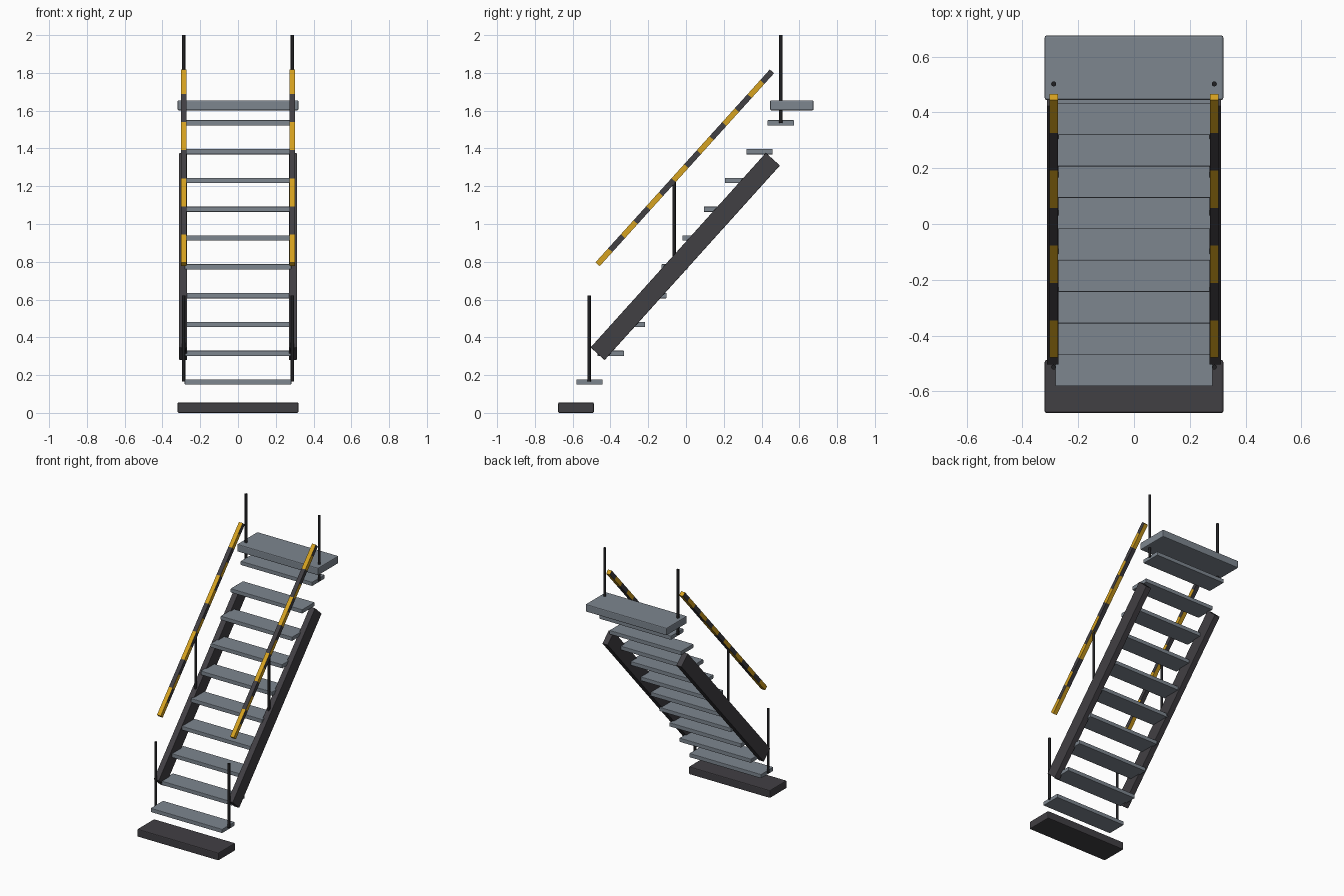
import bpy, bmesh, math
from mathutils import Matrix, Vector

if "Cube" in bpy.data.objects:
    bpy.data.objects.remove(bpy.data.objects["Cube"])


def material(name, rgb):
    m = bpy.data.materials.new(name)
    m.diffuse_color = (*rgb, 1)
    m.use_nodes = True
    m.node_tree.nodes["Principled BSDF"].inputs["Base Color"].default_value = m.diffuse_color
    return m


GREY = material("steel grey", (0.205, 0.237, 0.275))
DARK = material("dark grey", (0.053, 0.050, 0.057))
BLACK = material("post black", (0.014, 0.014, 0.016))
YELLOW = material("safety yellow", (0.67, 0.36, 0.014))


def finish(name, bm, mats, bevel=0):
    me = bpy.data.meshes.new(name)
    bm.normal_update()
    bm.to_mesh(me)
    bm.free()
    ob = bpy.data.objects.new(name, me)
    bpy.context.collection.objects.link(ob)
    for m in mats:
        me.materials.append(m)
    if bevel:
        mod = ob.modifiers.new("edge", 'BEVEL')
        mod.width = bevel
        mod.segments = 2
    return ob


def box_mesh(sx, sy, sz):
    bm = bmesh.new()
    bmesh.ops.create_cube(bm, size=1, matrix=Matrix.Diagonal((sx, sy, sz, 1)))
    return bm


def slab(name, width, y0, y1, z0, z1, mat, bevel):
    ob = finish(name, box_mesh(width, y1 - y0, z1 - z0), [mat], bevel)
    ob.location = (0, (y0 + y1) / 2, (z0 + z1) / 2)


def lay_along(ob, x, start, end):
    """Place a bar whose length is its local y axis between two (y, z) points."""
    dy, dz = end[0] - start[0], end[1] - start[1]
    ob.location = (x, (start[0] + end[0]) / 2, (start[1] + end[1]) / 2)
    ob.rotation_euler.x = math.atan2(dz, dy)


# Base plate and top landing
slab("base_plate", 0.64, -0.677, -0.488, 0, 0.055, DARK, 0.006)
slab("top_landing", 0.64, 0.445, 0.675, 1.602, 1.655, GREY, 0.006)

# Ten evenly spaced treads
for i in range(10):
    y, z = -0.511 + 0.1125 * i, 0.163 + 0.1525 * i
    slab(f"tread_{i + 1}", 0.564, y - 0.07, y + 0.07, z - 0.014, z + 0.014, GREY, 0.003)

STRINGER = ((-0.468, 0.313), (0.46, 1.343))
RAIL = ((-0.468, 0.787), (0.455, 1.808))

for side, sx in (("left", -1), ("right", 1)):
    # Sloping side beam
    length = math.dist(*STRINGER)
    beam = finish(f"stringer_{side}", box_mesh(0.042, length, 0.10), [DARK], 0.003)
    lay_along(beam, sx * 0.291, *STRINGER)

    # Striped handrail: cut into short bands, coloured by position and face direction
    length = math.dist(*RAIL)
    bm = box_mesh(0.03, length, 0.03)
    s = 0.1
    while s < length:
        bmesh.ops.bisect_plane(bm, geom=bm.verts[:] + bm.edges[:] + bm.faces[:],
                               plane_co=(0, s - length / 2, 0), plane_no=(0, 1, 0))
        s += 0.1
    bm.normal_update()
    for f in bm.faces:
        s = f.calc_center_median().y + length / 2
        band = 0.1 if abs(f.normal.x) > 0.5 else 0.2
        f.material_index = int(max(s, 0) / band) % 2
    rail = finish(f"handrail_{side}", bm, [YELLOW, DARK])
    lay_along(rail, sx * 0.288, *RAIL)

    # Upright posts
    for pos, y, z0, z1 in (("lower", -0.513, 0.165, 0.622),
                           ("middle", -0.063, 0.77, 1.23),
                           ("upper", 0.502, 1.535, 2.0)):
        bm = bmesh.new()
        bmesh.ops.create_cone(bm, cap_ends=True, segments=12, radius1=0.009,
                              radius2=0.009, depth=z1 - z0)
        for f in bm.faces:
            f.smooth = len(f.verts) == 4
        post = finish(f"{pos}_post_{side}", bm, [BLACK])
        post.location = (sx * 0.288, y, (z0 + z1) / 2)
